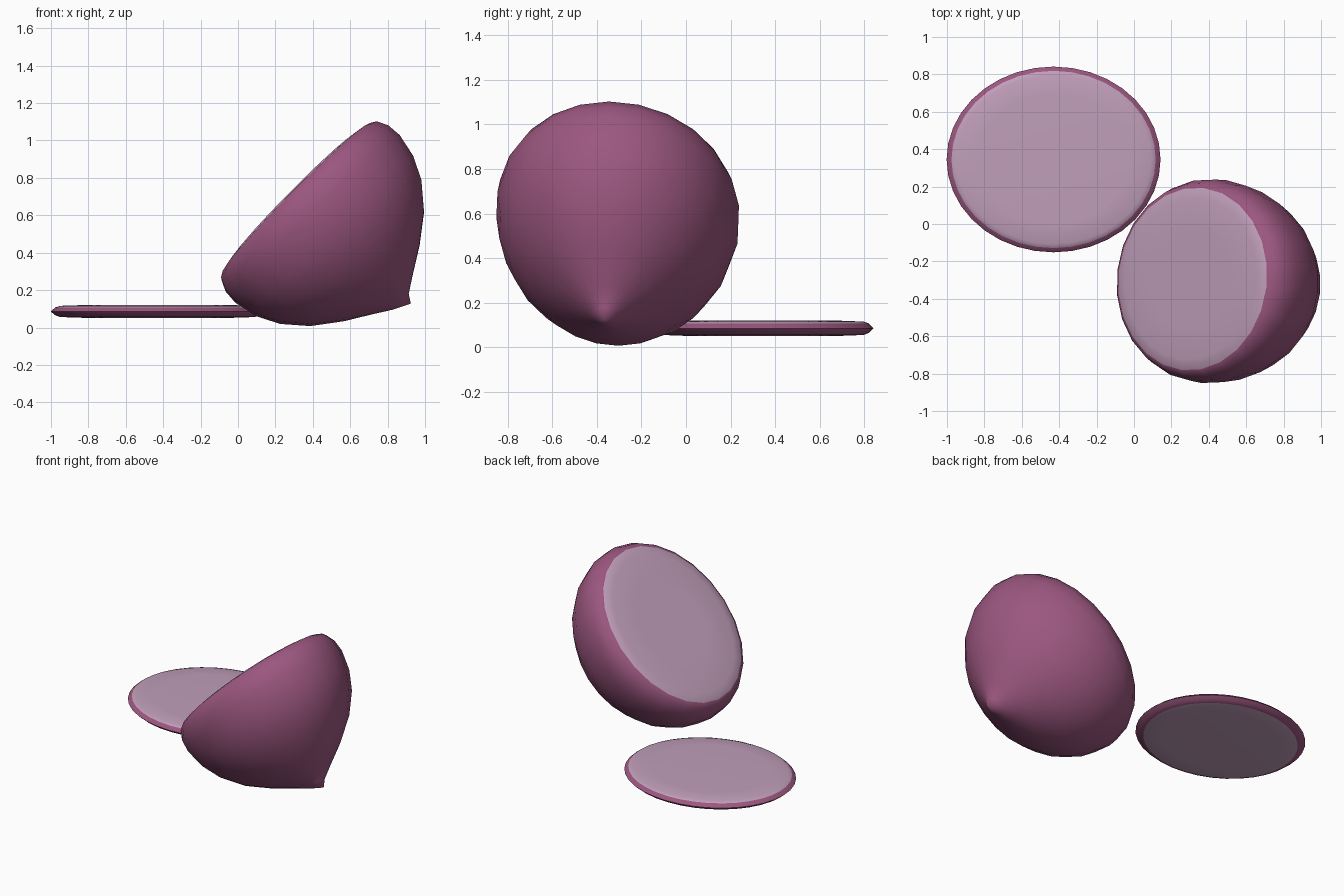
import bpy, bmesh, math
from mathutils import Matrix, Vector

if "Cube" in bpy.data.objects:
    bpy.data.objects.remove(bpy.data.objects["Cube"])

SQUASH = 0.868  # the bulb is a little narrower across than it is tall


def material(name, rgb):
    m = bpy.data.materials.new(name)
    m.diffuse_color = (*rgb, 1)
    m.use_nodes = True
    m.node_tree.nodes["Principled BSDF"].inputs["Base Color"].default_value = m.diffuse_color
    return m


skin = material("purple skin", (0.33, 0.095, 0.215))
flesh = material("pale flesh", (0.53, 0.345, 0.49))


def lathe(name, profile, segs, is_flesh, tip_shift=0.0):
    """Spin (radius, height) points about z; both ends lie on the axis."""
    bm = bmesh.new()
    rings = []
    for r, h in profile:
        if r == 0:
            rings.append([bm.verts.new((0, 0, h))])
        else:
            rings.append([bm.verts.new((r * math.cos(2 * math.pi * i / segs),
                                        SQUASH * r * math.sin(2 * math.pi * i / segs), h))
                          for i in range(segs)])
    for k in range(len(rings) - 1):
        a, b = rings[k], rings[k + 1]
        for i in range(segs):
            j = (i + 1) % segs
            if len(a) == 1:
                f = bm.faces.new((a[0], b[j], b[i]))
            elif len(b) == 1:
                f = bm.faces.new((a[i], a[j], b[0]))
            else:
                f = bm.faces.new((a[i], a[j], b[j], b[i]))
            f.material_index = 1 if is_flesh(k) else 0
    rings[-1][0].co.x += tip_shift
    bmesh.ops.recalc_face_normals(bm, faces=bm.faces)
    me = bpy.data.meshes.new(name)
    bm.to_mesh(me)
    bm.free()
    me.materials.append(skin)
    me.materials.append(flesh)
    ob = bpy.data.objects.new(name, me)
    bpy.context.collection.objects.link(ob)
    bpy.ops.object.select_all(action='DESELECT')
    ob.select_set(True)
    bpy.context.view_layer.objects.active = ob
    bpy.ops.object.shade_smooth_by_angle(angle=math.radians(65))
    return ob


# Cut bulb: flat pale cut face, rounded skin, pointed root end
bulb_profile = [(0, 0), (0.30, 0), (0.50, 0), (0.565, 0.012), (0.595, 0.03), (0.624, 0.09),
                (0.63, 0.17), (0.602, 0.30), (0.542, 0.42), (0.435, 0.545),
                (0.29, 0.655), (0.145, 0.745), (0.06, 0.80), (0, 0.846)]
bulb = lathe("cut_bulb", bulb_profile, 24, lambda k: k < 3, 0.03)
axis, up = Vector((0.712, 0, -0.702)), Vector((0.702, 0, 0.712))
tilt = Matrix((up, axis.cross(up), axis)).transposed().to_4x4()
bulb.matrix_world = (Matrix.Translation((0.305, -0.293, 0.70))
                     @ Matrix.Rotation(math.radians(-6.8), 4, 'Z') @ tilt)

# Round slice lying beside the bulb
slice_profile = [(0, -0.034), (0.40, -0.034), (0.52, -0.03), (0.548, -0.02), (0.572, 0),
                 (0.546, 0.022), (0.52, 0.03), (0.40, 0.034), (0, 0.034)]
disc = lathe("round_slice", slice_profile, 36, lambda k: k < 2 or k > 4)
disc.location = (-0.43, 0.345, 0.086)
